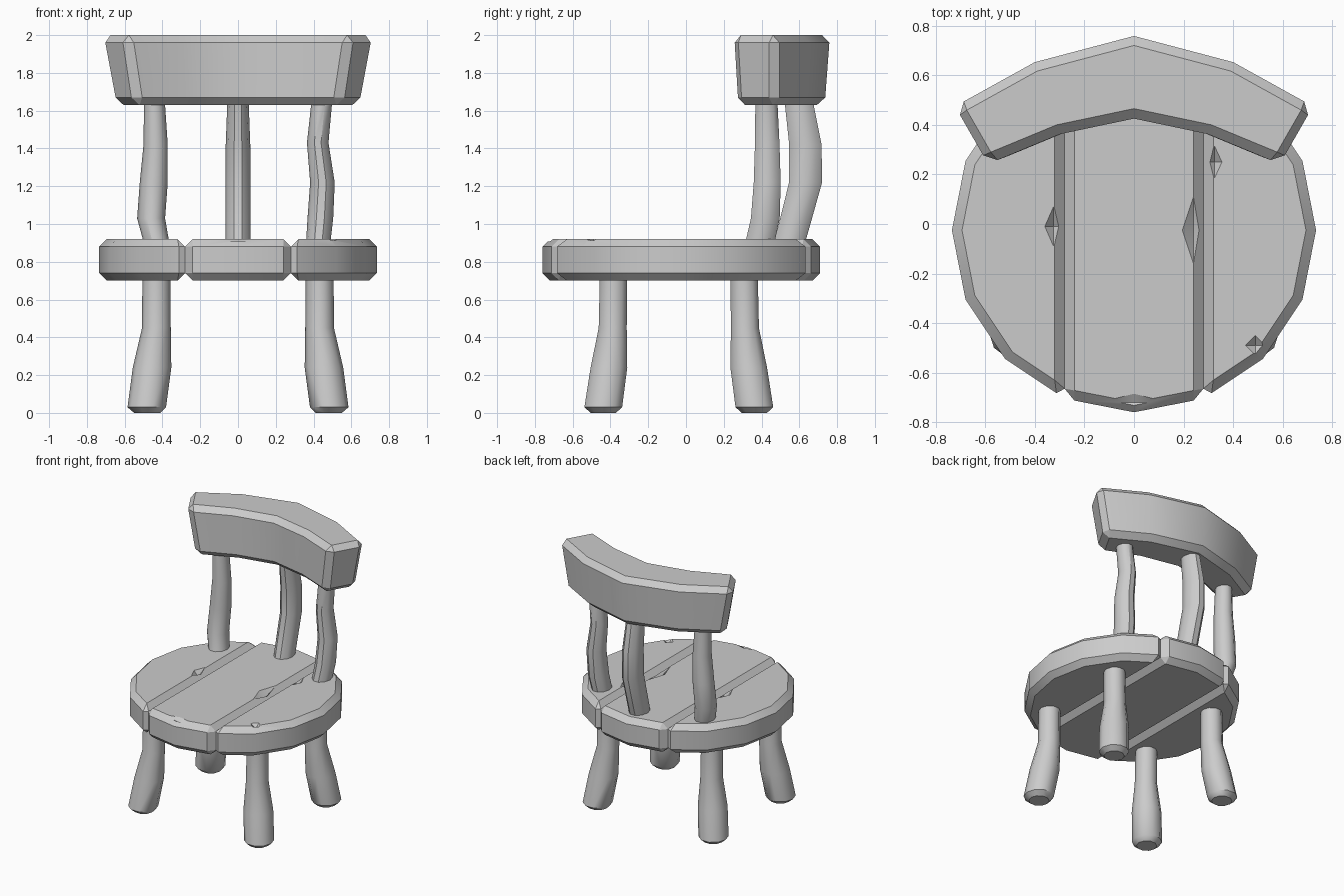
import bpy, bmesh, math

if "Cube" in bpy.data.objects:
    bpy.data.objects.remove(bpy.data.objects["Cube"])

YC = -0.025  # seat centre in y


def finish(bm, name, angle=None):
    bmesh.ops.recalc_face_normals(bm, faces=bm.faces[:])
    me = bpy.data.meshes.new(name)
    bm.to_mesh(me)
    bm.free()
    ob = bpy.data.objects.new(name, me)
    bpy.context.collection.objects.link(ob)
    if angle:
        smooth(ob, angle)
    return ob


def select(ob):
    bpy.ops.object.select_all(action='DESELECT')
    ob.select_set(True)
    bpy.context.view_layer.objects.active = ob


def smooth(ob, angle):
    select(ob)
    bpy.ops.object.shade_smooth_by_angle(angle=math.radians(angle))


def slab(name, outline, z0, z1, bottom_scale=1.0, pivot_y=0.0, bevel=0.04):
    """Extruded outline, optionally tapered downward, with chamfered edges."""
    bm = bmesh.new()
    s = bottom_scale
    low = [bm.verts.new((x * s, pivot_y + (y - pivot_y) * s, z0)) for x, y in outline]
    top = [bm.verts.new((x, y, z1)) for x, y in outline]
    n = len(outline)
    bm.faces.new(low[::-1])
    bm.faces.new(top)
    for i in range(n):
        j = (i + 1) % n
        bm.faces.new((low[i], low[j], top[j], top[i]))
    bmesh.ops.recalc_face_normals(bm, faces=bm.faces[:])
    edges = [e for e in bm.edges if e.calc_face_angle(0) > math.radians(40)]
    bmesh.ops.bevel(bm, geom=edges, offset=bevel, segments=1, profile=0.5, affect='EDGES')
    return finish(bm, name)


def stick(name, rings, sx=1, sy=1, yc=0.0, n=10):
    """Bent post lofted through (x, y, z, rx, ry) rings."""
    bm = bmesh.new()
    loops = []
    for x, y, z, rx, ry in rings:
        loops.append([bm.verts.new((sx * (x + rx * math.cos(a)),
                                    yc + sy * (y + ry * math.sin(a)), z))
                      for a in (2 * math.pi * k / n for k in range(n))])
    for a, b in zip(loops, loops[1:]):
        for k in range(n):
            j = (k + 1) % n
            bm.faces.new((a[k], a[j], b[j], b[k]))
    bm.faces.new(loops[0])
    bm.faces.new(loops[-1])
    return finish(bm, name, 40)


# Seat planks
mid = [(-0.28, -0.68), (0, -0.735), (0.28, -0.68), (0.28, 0.68), (0, 0.735), (-0.28, 0.68)]
side = [(0.28, -0.68), (0.52, -0.52), (0.68, -0.28), (0.735, 0),
        (0.68, 0.28), (0.52, 0.52), (0.28, 0.68)]
planks = [slab("seat_plank_middle", [(x, y + YC) for x, y in mid], 0.70, 0.92)]
for label, sx in (("right", 1), ("left", -1)):
    planks.append(slab("seat_plank_" + label, [(sx * x, y + YC) for x, y in side], 0.70, 0.92))

# Chips cut out of the plank edges
chips = [((-0.325, -0.01), (0.035, 0.08, 0.04)), ((0.24, YC), (0.045, 0.135, 0.045)),
         ((0.325, 0.25), (0.03, 0.065, 0.035)), ((0, -0.72), (0.14, 0.035, 0.02)),
         ((0.49, -0.49), (0.04, 0.04, 0.03))]
bm = bmesh.new()
for (cx, cy), (hx, hy, hz) in chips:
    ring = [bm.verts.new((cx + dx * hx, cy + dy * hy, 0.92))
            for dx, dy in ((1, 0), (0, 1), (-1, 0), (0, -1))]
    for dz in (-1, 1):
        tip = bm.verts.new((cx, cy, 0.92 + dz * hz))
        for k in range(4):
            bm.faces.new((ring[k], ring[(k + 1) % 4], tip))
cutter = finish(bm, "chip_cutter")
cutter.hide_render = True
for p in planks:
    m = p.modifiers.new("chips", 'BOOLEAN')
    m.operation, m.solver, m.object = 'DIFFERENCE', 'EXACT', cutter
    select(p)
    bpy.ops.object.modifier_apply(modifier=m.name)
    smooth(p, 30)
bpy.data.objects.remove(cutter)

# Four splayed legs
leg = [(0.48, 0.40, 0.0, 0.07, 0.07), (0.483, 0.40, 0.03, 0.102, 0.105),
       (0.455, 0.37, 0.24, 0.102, 0.102), (0.432, 0.35, 0.45, 0.076, 0.078),
       (0.432, 0.345, 0.76, 0.074, 0.076)]
for row, sy in (("front", -1), ("back", 1)):
    for label, sx in (("right", 1), ("left", -1)):
        stick(f"{row}_leg_{label}", leg, sx, sy, -0.038)

# Back spindles
stick("spindle_middle", [(0, 0.535, 0.85, 0.067, 0.085), (0, 0.575, 1.0, 0.067, 0.088),
                         (0, 0.633, 1.22, 0.067, 0.092), (0, 0.632, 1.42, 0.065, 0.09),
                         (0, 0.60, 1.63, 0.057, 0.08), (0, 0.59, 1.70, 0.055, 0.078)])
stick("spindle_right", [(0.42, 0.38, 0.85, 0.063, 0.082), (0.436, 0.42, 1.03, 0.068, 0.08),
                        (0.447, 0.43, 1.22, 0.065, 0.075), (0.422, 0.43, 1.43, 0.057, 0.068),
                        (0.442, 0.426, 1.63, 0.055, 0.062), (0.445, 0.426, 1.70, 0.053, 0.06)])
stick("spindle_left", [(0.42, 0.38, 0.85, 0.065, 0.082), (0.46, 0.42, 1.03, 0.074, 0.08),
                       (0.446, 0.43, 1.22, 0.074, 0.075), (0.436, 0.43, 1.42, 0.064, 0.068),
                       (0.442, 0.426, 1.63, 0.056, 0.062), (0.442, 0.426, 1.70, 0.054, 0.06)], -1)

# Curved backrest, tapering downward
half = [(0.30, 0.362), (0.595, 0.24), (0.73, 0.475), (0.405, 0.655)]
arc = [(0, 0.425)] + half + [(0, 0.762)] + [(-x, y) for x, y in reversed(half)]
rest = slab("backrest", arc, 1.63, 2.0, 0.905, 0.47)
smooth(rest, 30)
